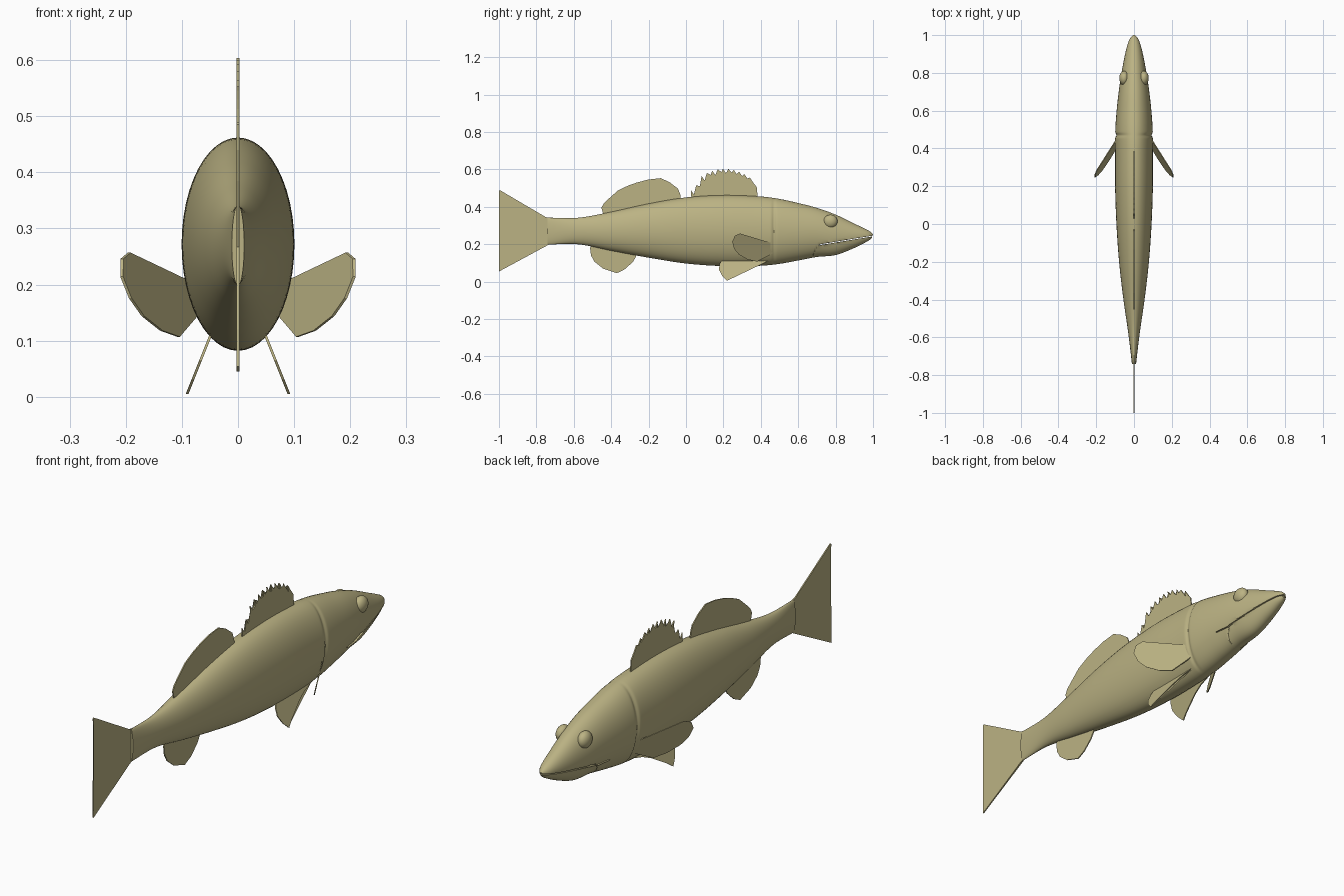
import bpy, bmesh, math
from mathutils import Vector

cube = bpy.data.objects.get("Cube")
if cube:
    bpy.data.objects.remove(cube, do_unlink=True)

olive = bpy.data.materials.new("pale olive")
olive.use_nodes = True
olive.diffuse_color = (0.5, 0.45, 0.23, 1)
olive.node_tree.nodes["Principled BSDF"].inputs["Base Color"].default_value = olive.diffuse_color

# Body stations from tail root to snout: y, top z, bottom z, half width
STATIONS = [
    (-.74, .342, .198, .011), (-.58, .341, .2, .03), (-.4, .373, .165, .056),
    (-.2, .417, .128, .079), (0, .45, .097, .093), (.2, .462, .083, .1),
    (.4, .455, .085, .1), (.5, .442, .095, .099), (.6, .42, .113, .092),
    (.7, .394, .132, .081), (.8, .358, .142, .066), (.9, .31, .18, .047),
    (.96, .281, .21, .031), (.985, .267, .225, .019), (1, .252, .242, .005),
]
SEGMENTS = 48


def slope(i, k):
    a, b = STATIONS[max(i - 1, 0)], STATIONS[min(i + 1, len(STATIONS) - 1)]
    return (b[k] - a[k]) / (b[0] - a[0])


def section(y):
    """Smoothly interpolated top, bottom and half width at y."""
    i = max(j for j in range(len(STATIONS) - 1) if STATIONS[j][0] <= y or j == 0)
    p, q = STATIONS[i], STATIONS[i + 1]
    h = q[0] - p[0]
    t = (y - p[0]) / h
    out = []
    for k in (1, 2, 3):
        out.append((2*t**3 - 3*t**2 + 1) * p[k] + (t**3 - 2*t**2 + t) * h * slope(i, k)
                   + (3*t**2 - 2*t**3) * q[k] + (t**3 - t**2) * h * slope(i + 1, k))
    return out


def mouth_line(y):
    """Height of the lip, dropping steeply at the corner of the mouth."""
    if y < .68:
        return 0
    if y < .72:
        return .13 + .07 * math.sqrt((y - .68) / .04)
    return .2 + (y - .72) * .165


def add_object(name, bm, smooth=True):
    bmesh.ops.recalc_face_normals(bm, faces=bm.faces)
    mesh = bpy.data.meshes.new(name)
    bm.to_mesh(mesh)
    bm.free()
    mesh.materials.append(olive)
    obj = bpy.data.objects.new(name, mesh)
    bpy.context.collection.objects.link(obj)
    if smooth:
        bpy.ops.object.select_all(action='DESELECT')
        obj.select_set(True)
        bpy.context.view_layer.objects.active = obj
        bpy.ops.object.shade_smooth_by_angle(angle=math.radians(40))
    return obj


def loft(name, ys, shape):
    """Skin elliptical rings along y, each point adjusted by shape(x, y, z)."""
    bm = bmesh.new()
    rings = []
    for y in ys:
        top, bottom, width = section(y)
        ring = []
        for s in range(SEGMENTS):
            a = math.tau * s / SEGMENTS
            x = width * math.sin(a)
            z = (top + bottom) / 2 + (top - bottom) / 2 * math.cos(a)
            ring.append(bm.verts.new(shape(x, y, z)))
        rings.append(ring)
    for r, n in zip(rings, rings[1:]):
        for s in range(SEGMENTS):
            e = (s + 1) % SEGMENTS
            bm.faces.new((r[s], r[e], n[e], n[s]))
    bm.faces.new(rings[0])
    bm.faces.new(rings[-1])
    return add_object(name, bm)


def body_shape(x, y, z):
    # Shallow gill crease behind the head, and the lip cut out of the lower head
    crease = 1 - .07 * math.exp(-((y - .47) / .009) ** 2)
    return Vector((x * crease, y, max(z, mouth_line(y))))


def jaw_shape(x, y, z):
    return Vector((x * .94, y, min(z, mouth_line(max(y, .715)) - .004)))


# Body and upper head
ys = [-.74 + 1.16 * i / 48 for i in range(48)]
ys += [.42 + .26 * i / 52 for i in range(52)]
ys += [.68 + .05 * i / 16 for i in range(16)]
ys += [.73 + .27 * i / 40 for i in range(41)]
loft("body", ys, body_shape)

# Lower jaw tucked under the lip
loft("lower_jaw", [.64 + .355 * i / 40 for i in range(41)], jaw_shape)

# Bulging eyes
for side, label in ((1, "left"), (-1, "right")):
    bm = bmesh.new()
    bmesh.ops.create_uvsphere(bm, u_segments=32, v_segments=16, radius=1)
    for v in bm.verts:
        v.co = Vector((side * .052 + v.co.x * .026, .772 + v.co.y * .038, .322 + v.co.z * .036))
    add_object(label + "_eye", bm)


def fin(name, outline, spread=lambda y, z: 0, side=1, thickness=.005):
    """Thin plate from a y, z outline, pushed sideways by spread(y, z)."""
    bm = bmesh.new()
    sheets = []
    for off in (-thickness / 2, thickness / 2):
        sheets.append([bm.verts.new((side * (spread(y, z) + off), y, z)) for y, z in outline])
    a, b = sheets
    bm.faces.new(a)
    bm.faces.new(b[::-1])
    for i in range(len(a)):
        j = (i + 1) % len(a)
        bm.faces.new((a[i], b[i], b[j], a[j]))
    bmesh.ops.triangulate(bm, faces=[f for f in bm.faces if len(f.verts) > 4])
    add_object(name, bm, smooth=False)


# Forked tail
fin("tail_fin", [(-.72, .338), (-.75, .345), (-.995, .489), (-1, .485), (-.992, .44),
                 (-.97, .385), (-.91, .267), (-.965, .175), (-.988, .12), (-1, .054),
                 (-.75, .194), (-.72, .205)])

# Soft rear dorsal fin
fin("rear_dorsal_fin", [(-.44, .35), (-.452, .395), (-.44, .418), (-.417, .44), (-.364, .487),
                        (-.31, .513), (-.262, .53), (-.2, .546), (-.134, .553), (-.086, .53),
                        (-.043, .497), (-.03, .465), (-.027, .43)])

# Spiny front dorsal fin: backswept spines along an arch
spines = 12
outline = [(.385, .44), (.378, .505)]
for i in range(spines):
    y = .345 - .315 * i / (spines - 1)
    tip = .606 - 2.6 * (y - .21) ** 2 - (.03 if y < .06 else 0)
    outline += [(y + .012, tip - .026), (y - .004, tip - .002), (y - .001, tip - .03)]
outline += [(.026, .47), (.03, .44)]
fin("front_dorsal_fin", outline)

# Anal fin
fin("anal_fin", [(-.5, .21), (-.513, .18), (-.508, .14), (-.49, .107), (-.444, .07), (-.37, .045),
                 (-.33, .064), (-.305, .086), (-.283, .107), (-.267, .134), (-.27, .17)])

# Paired fins
pectoral = [(.47, .2), (.445, .21), (.29, .257), (.262, .246), (.247, .214), (.257, .176),
            (.283, .144), (.33, .118), (.38, .107), (.445, .14), (.47, .155)]
pelvic = [(.2, .125), (.18, .096), (.176, .064), (.193, .032), (.22, .005), (.25, .027),
          (.33, .075), (.38, .097), (.45, .115), (.42, .125)]
for side, label in ((1, "left"), (-1, "right")):
    fin(label + "_pectoral_fin", pectoral,
        lambda y, z: .09 + .56 * (.45 - y) + .25 * (z - .2), side)
    fin(label + "_pelvic_fin", pelvic, lambda y, z: .05 + .4 * (.107 - z), side)
